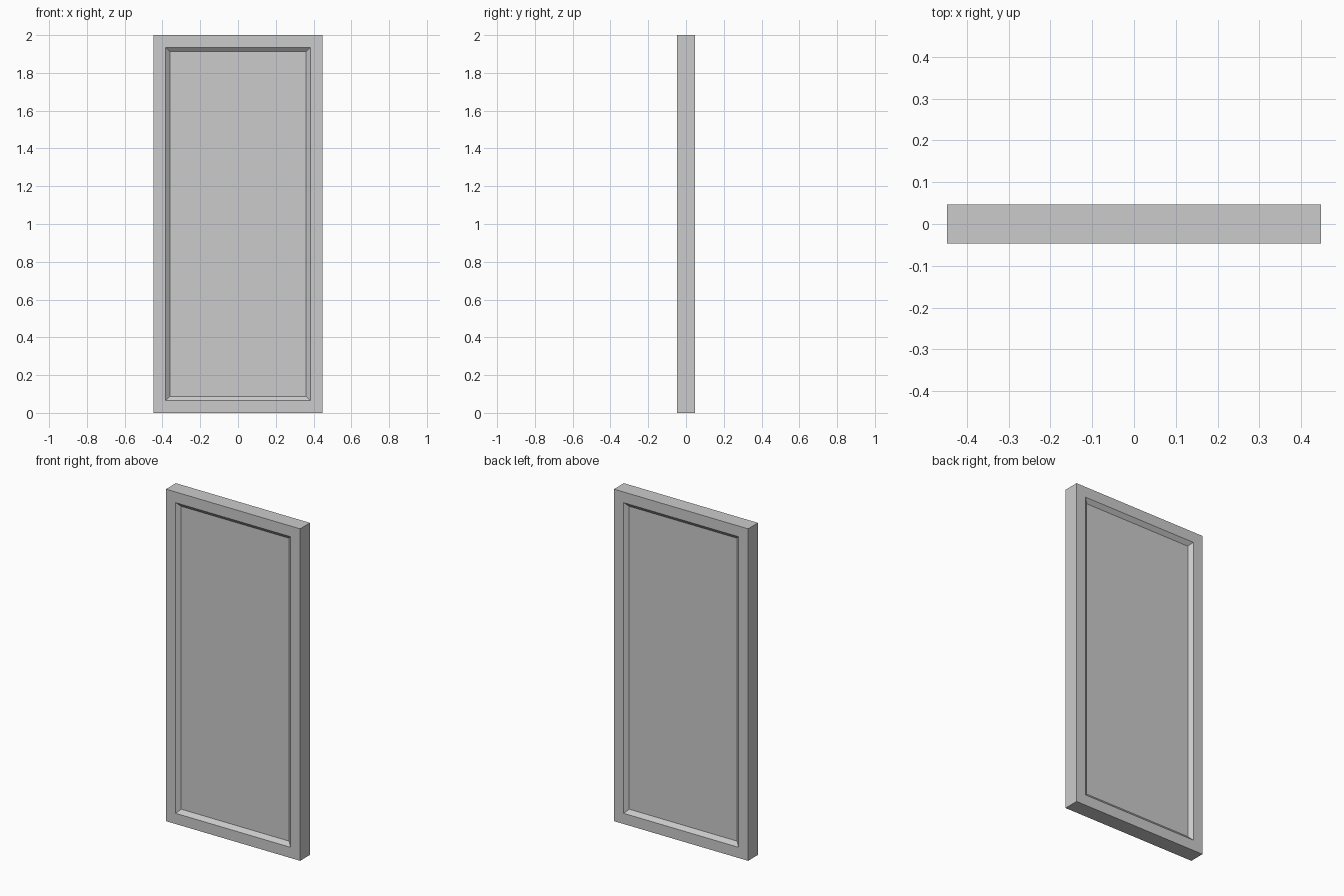
import bpy, bmesh
from mathutils import Vector

if "Cube" in bpy.data.objects:
    bpy.data.objects.remove(bpy.data.objects["Cube"])

W, D, H = 0.894, 0.094, 2.0        # door slab size
FRAME, SLOPE, DEPTH = 0.091, 0.033, 0.02   # border, sloped edge, recess depth

bm = bmesh.new()

# Slab
bmesh.ops.create_cube(bm, size=1)
for v in bm.verts:
    v.co = Vector((v.co.x * W, v.co.y * D, (v.co.z + 0.5) * H))
bm.normal_update()

# Sunken panel with sloped edges on front and back
panels = [f for f in bm.faces if abs(f.normal.y) > 0.9]
for f in panels:
    bmesh.ops.inset_individual(bm, faces=[f], thickness=FRAME)
    bmesh.ops.inset_individual(bm, faces=[f], thickness=SLOPE)
    inward = -1 if f.calc_center_median().y > 0 else 1
    for v in f.verts:
        v.co.y += inward * DEPTH

bmesh.ops.recalc_face_normals(bm, faces=bm.faces)
mesh = bpy.data.meshes.new("door_panel")
bm.to_mesh(mesh)
bm.free()
bpy.context.collection.objects.link(bpy.data.objects.new("door_panel", mesh))
